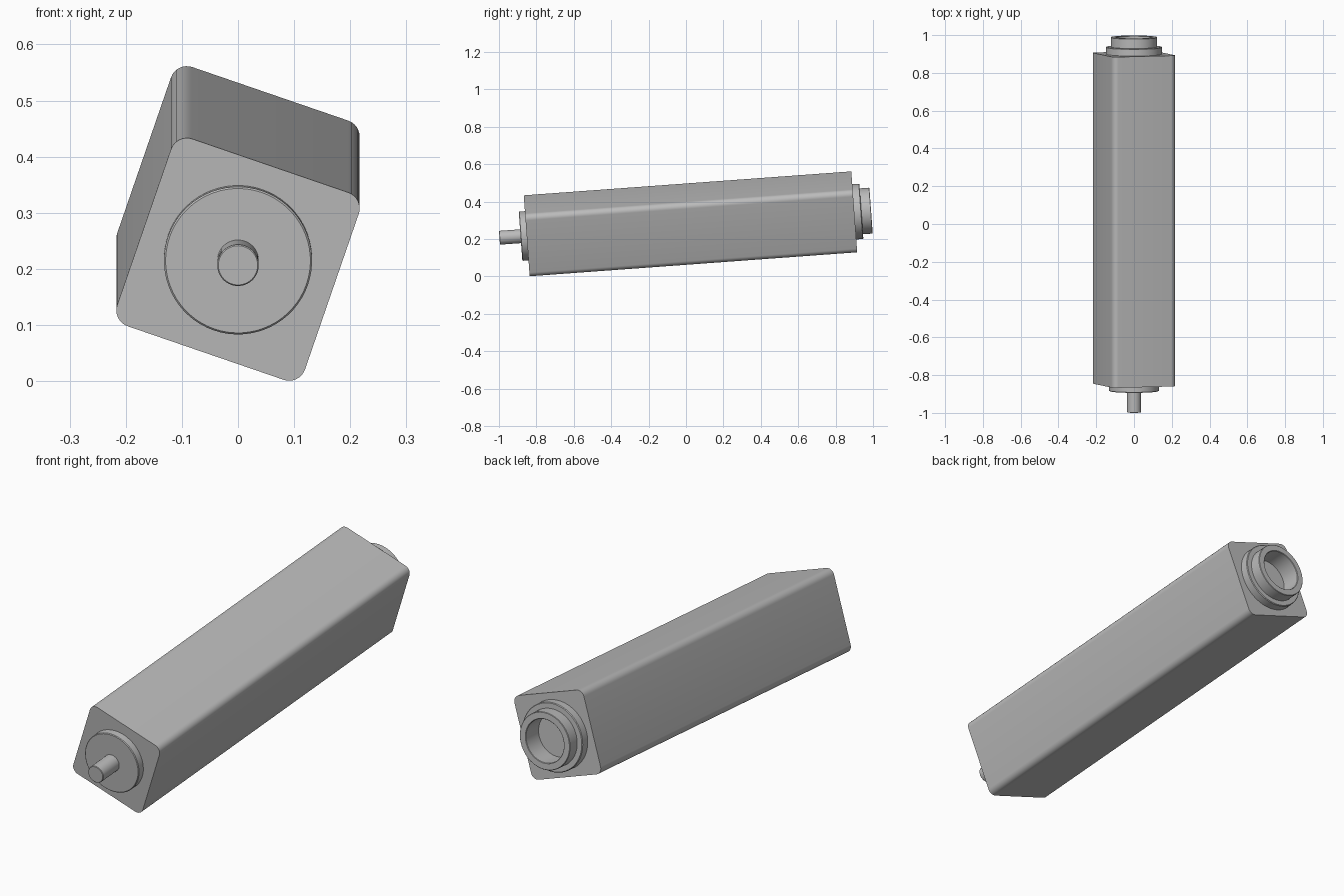
import bpy, bmesh, math
from mathutils import Matrix, Vector

cube = bpy.data.objects.get("Cube")
if cube:
    bpy.data.objects.remove(cube, do_unlink=True)

HALF_LEN, HALF_WIDTH, CORNER = 0.878, 0.177, 0.03
SIDES = 64

grey = bpy.data.materials.new("plain grey")
grey.use_nodes = True
COLOUR = (0.5, 0.5, 0.5, 1)
grey.diffuse_color = COLOUR
grey.node_tree.nodes["Principled BSDF"].inputs["Base Color"].default_value = COLOUR

# The whole housing is pitched upward at the back and rolled about its axis
POSE = (Matrix.Translation((0, 0.024, 0.281))
        @ Matrix.Rotation(math.radians(4.18), 4, 'X')
        @ Matrix.Rotation(math.radians(19), 4, 'Y'))


def finish(name, bm):
    bmesh.ops.recalc_face_normals(bm, faces=bm.faces)
    mesh = bpy.data.meshes.new(name)
    bm.to_mesh(mesh)
    bm.free()
    mesh.materials.append(grey)
    obj = bpy.data.objects.new(name, mesh)
    bpy.context.collection.objects.link(obj)
    obj.matrix_world = POSE
    bpy.ops.object.select_all(action='DESELECT')
    obj.select_set(True)
    bpy.context.view_layer.objects.active = obj
    bpy.ops.object.shade_smooth_by_angle(angle=math.radians(30))
    return obj


def lathe(name, profile, closed=False):
    """Revolve (radius, y) points about the long axis."""
    bm = bmesh.new()
    verts = [bm.verts.new((r, y, 0)) for r, y in profile]
    edges = [bm.edges.new(pair) for pair in zip(verts, verts[1:])]
    if closed:
        edges.append(bm.edges.new((verts[-1], verts[0])))
    bmesh.ops.spin(bm, geom=verts + edges, cent=(0, 0, 0), axis=(0, 1, 0),
                   angle=math.tau, steps=SIDES, use_merge=True)
    bmesh.ops.remove_doubles(bm, verts=bm.verts, dist=1e-5)
    return finish(name, bm)


def plug(name, radius, start, end, chamfer):
    """Solid round boss with a small chamfer on its outer end."""
    step = math.copysign(chamfer, end - start)
    return lathe(name, [(0, start), (radius, start), (radius, end - step),
                        (radius - chamfer, end), (0, end)])


def ring(name, inner, outer, start, end, chamfer):
    """Open ring with softened rims on its outer end."""
    return lathe(name, [(inner, start), (outer, start), (outer, end - chamfer),
                        (outer - chamfer, end), (inner + chamfer, end),
                        (inner, end - chamfer)], closed=True)


# Square housing with rounded long edges
bm = bmesh.new()
bmesh.ops.create_cube(bm, size=2, matrix=Matrix.Diagonal(
    (HALF_WIDTH, HALF_LEN, HALF_WIDTH, 1)))
long_edges = [e for e in bm.edges
              if abs((e.verts[0].co - e.verts[1].co).normalized().dot(Vector((0, 1, 0)))) > 0.9]
bmesh.ops.bevel(bm, geom=long_edges, offset=CORNER, segments=8, profile=0.5,
                affect='EDGES')
finish("housing", bm)

# Front boss and pin
front = -HALF_LEN
plug("front_boss", 0.132, front, front - 0.033, 0.003)
plug("front_pin", 0.037, front - 0.033, front - 0.146, 0.002)

# Back flange and open socket
back = HALF_LEN
ring("back_flange", 0.095, 0.148, back, back + 0.038, 0.003)
ring("back_socket", 0.093, 0.123, back, back + 0.09, 0.002)
